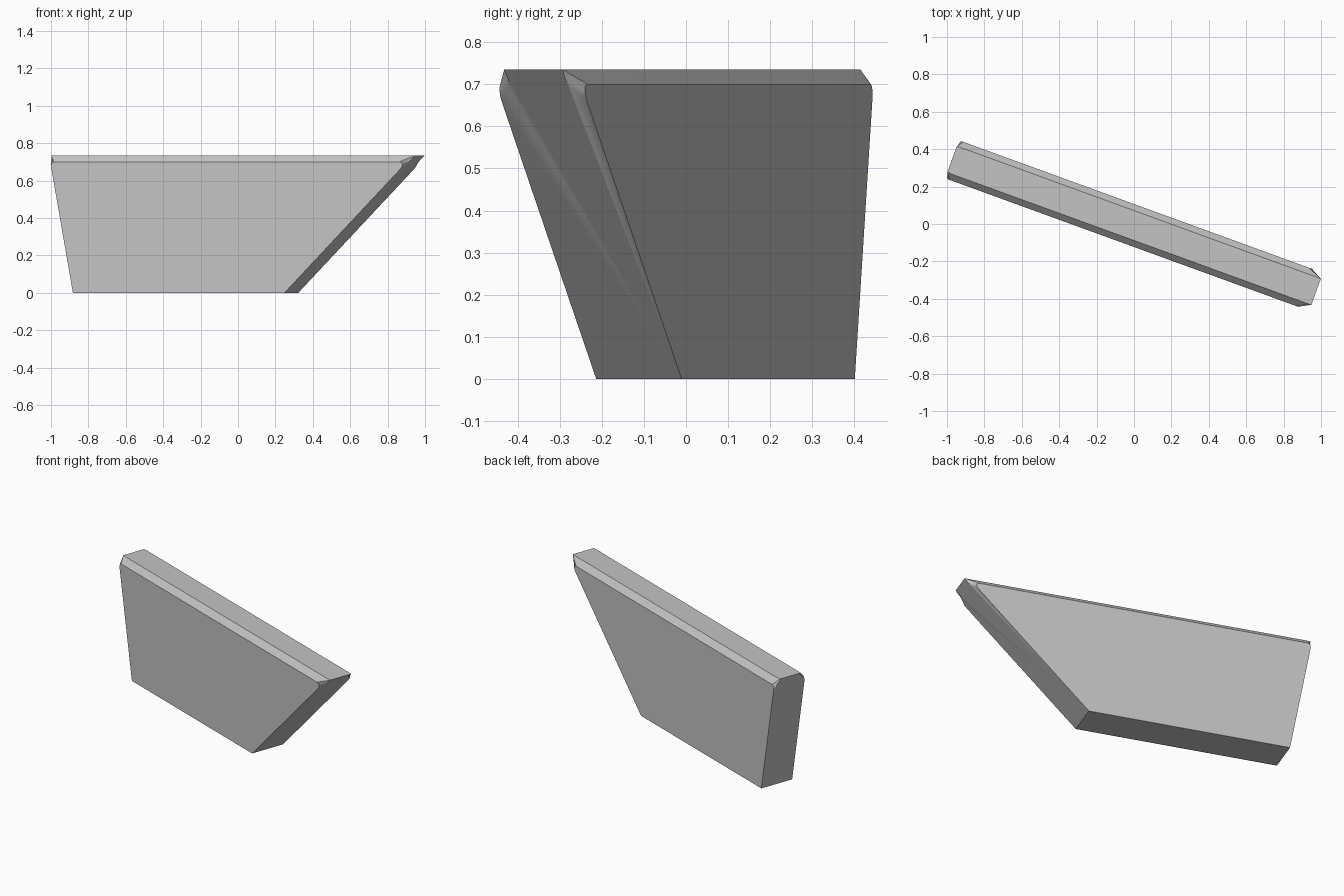
import bpy, bmesh, math
from mathutils import Matrix, Vector

if "Cube" in bpy.data.objects:
    bpy.data.objects.remove(bpy.data.objects["Cube"], do_unlink=True)

HALF = 0.108   # half thickness of the slab
TOP = 0.735    # height of the slab

# Each end: base position, lean per unit of height, and chamfer stations
# (face height, face inset, rim height, rim inset, rim half thickness)
RIGHT = (0.304, 0.996, [
    (0.655, 0, 0.655, 0, HALF),
    (0.672, 0.002, 0.68, 0, 0.088),
    (0.686, 0.012, 0.695, 0, 0.077),
    (0.696, 0.024, 0.712, 0, 0.072),
    (0.70, 0.046, TOP, 0, 0.074),
    (0.70, 0.075, TOP, 0.03, 0.075)])
LEFT = (-0.90, -0.184, [
    (0.66, 0, 0.66, 0, HALF),
    (0.677, 0.002, 0.69, 0, 0.098),
    (0.69, 0.006, 0.705, 0, 0.086),
    (0.697, 0.011, 0.722, 0, 0.070),
    (0.70, 0.02, TOP, 0, 0.073),
    (0.70, 0.05, TOP, 0.03, 0.075)])

bm = bmesh.new()


def add_end(end, side):
    """Vertices of one end on one face: foot, face outline, rim outline."""
    base, lean, stations = end
    sign = math.copysign(1, lean)
    foot = bm.verts.new((base, side * HALF, 0))
    face, rim = [], []
    for fz, fi, rz, ri, half in stations:
        f = bm.verts.new((base + lean * fz - sign * fi, side * HALF, fz))
        if half == HALF:
            r = f
        else:
            r = bm.verts.new((base + lean * rz - sign * ri, side * half, rz))
        face.append(f)
        rim.append(r)
    return foot, face, rim


def strip(face, rim):
    for i in range(len(face) - 1):
        loop = [face[i], face[i + 1], rim[i + 1]]
        if rim[i] is not face[i]:
            loop.append(rim[i])
        bm.faces.new(loop)


# Broad faces with their chamfers
ends = {}
for side in (-1, 1):
    r = add_end(RIGHT, side)
    l = add_end(LEFT, side)
    ends[side] = (r, l)
    bm.faces.new([l[0], r[0]] + r[1] + l[1][::-1])
    strip(r[1], r[2])
    strip(l[1], l[2])
    bm.faces.new([r[1][-1], l[1][-1], l[2][-1], r[2][-1]])

# Sloping end faces
for k in (0, 1):
    a, b = ends[-1][k], ends[1][k]
    bm.faces.new([a[0]] + a[2][:-1] + b[2][:-1][::-1] + [b[0]])

# Bottom and top
(fr, fl), (br, bl) = ends[-1], ends[1]
bm.faces.new([fl[0], fr[0], br[0], bl[0]])
bm.faces.new([fl[2][-2], fl[2][-1], fr[2][-1], fr[2][-2],
              br[2][-2], br[2][-1], bl[2][-1], bl[2][-2]])

# Turn the slab and centre it on the origin
bm.transform(Matrix.Rotation(math.radians(-20), 4, 'Z'))
xs = [v.co.x for v in bm.verts]
ys = [v.co.y for v in bm.verts]
centre = Vector(((min(xs) + max(xs)) / 2, (min(ys) + max(ys)) / 2, 0))
bmesh.ops.translate(bm, verts=bm.verts, vec=-centre)
bmesh.ops.recalc_face_normals(bm, faces=bm.faces)

mesh = bpy.data.meshes.new("chamfered_slab")
bm.to_mesh(mesh)
bm.free()
slab = bpy.data.objects.new("chamfered_slab", mesh)
bpy.context.collection.objects.link(slab)

# Plain grey material
grey = bpy.data.materials.new("plain_grey")
grey.use_nodes = True
colour = (0.55, 0.55, 0.55, 1)
grey.diffuse_color = colour
grey.node_tree.nodes["Principled BSDF"].inputs["Base Color"].default_value = colour
mesh.materials.append(grey)

# Smooth the rounded corners, keep the edges sharp
bpy.ops.object.select_all(action='DESELECT')
slab.select_set(True)
bpy.context.view_layer.objects.active = slab
bpy.ops.object.shade_smooth_by_angle(angle=math.radians(30))
